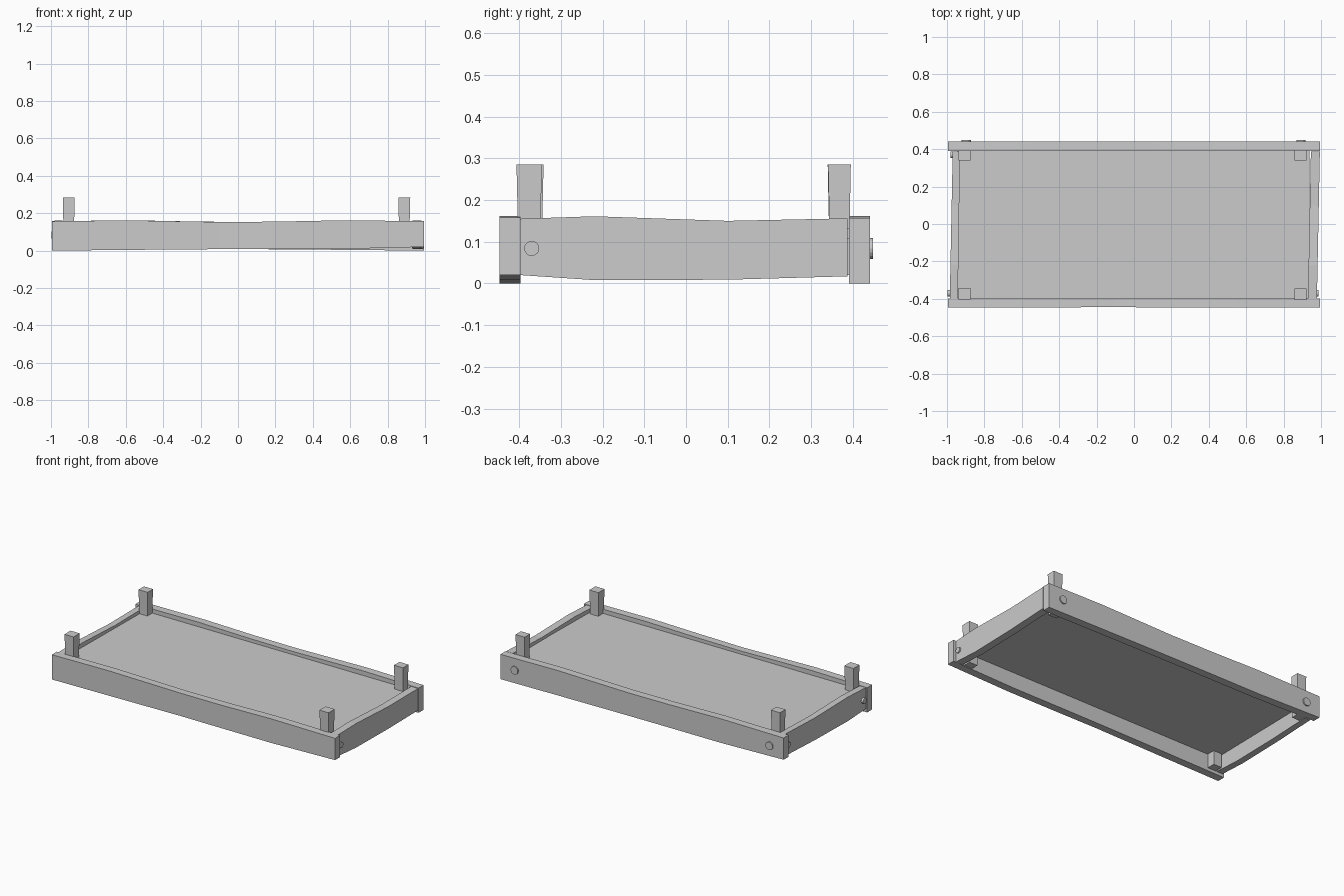
import bpy, bmesh, math
from mathutils import Matrix

if "Cube" in bpy.data.objects:
    bpy.data.objects.remove(bpy.data.objects["Cube"])

def finish(name, bm):
    bmesh.ops.recalc_face_normals(bm, faces=bm.faces)
    me = bpy.data.meshes.new(name)
    bm.to_mesh(me)
    bm.free()
    ob = bpy.data.objects.new(name, me)
    bpy.context.collection.objects.link(ob)
    return ob

def loft(name, rings):
    # closed solid through a row of four-cornered sections
    bm = bmesh.new()
    vs = [[bm.verts.new(p) for p in r] for r in rings]
    for a, b in zip(vs, vs[1:]):
        for i in range(4):
            j = (i + 1) % 4
            bm.faces.new((a[i], a[j], b[j], b[i]))
    bm.faces.new(vs[0])
    bm.faces.new(vs[-1][::-1])
    return finish(name, bm)

def plank(name, stations, axis):
    # station: position along, inner, outer, bottom, top
    rings = []
    for t, i, o, lo, hi in stations:
        sec = [(i, lo), (o, lo), (o, hi), (i, hi)]
        rings.append([(t, c, z) if axis == 'x' else (c, t, z) for c, z in sec])
    return loft(name, rings)

def bolt(name, loc, axis, r, depth):
    bm = bmesh.new()
    rot = Matrix.Rotation(math.pi / 2, 4, 'Y' if axis == 'x' else 'X')
    bmesh.ops.create_cone(bm, cap_ends=True, segments=16, radius1=r, radius2=r,
                          depth=depth, matrix=Matrix.Translation(loc) @ rot)
    return finish(name, bm)

# Long warped planks; the back one is the front one turned around
wave = [(-.995, 0, .157), (-.6, .004, .162), (-.1, .008, .153),
        (.2, .009, .155), (.55, .009, .162), (.995, .02, .158)]
plank("front_plank", [(x, -.397, -.447 + (.003 if abs(x) < .2 else 0), a, b)
                      for x, a, b in wave], 'x')
plank("back_plank", [(-x, .391, .441, a, b) for x, a, b in wave], 'x')

# Short warped planks, slightly skewed
ends = [(-.397, .02, .155), (-.22, .008, .161), (.1, .009, .15), (.387, .017, .156)]
plank("right_plank", [(y, .938 + .02 * y, .986 + .02 * y, a, b) for y, a, b in ends], 'y')
plank("left_plank", [(y, -.936 + .015 * y, -.977 + .02 * y, a, b) for y, a, b in ends], 'y')

# Recessed panel
loft("panel", [[(x, -.4, .108), (x, .393, .108), (x, .393, .133), (x, -.4, .133)]
               for x in (-.943, .938)])

# Corner posts, flaring a little to the top
for name, x, y in (("front_left_post", -.905, -.372), ("front_right_post", .889, -.376),
                   ("back_left_post", -.905, .367), ("back_right_post", .889, .368)):
    rings = []
    for z, h in ((.02, .029), (.16, .029), (.24, .031), (.285, .032)):
        w = h * (.85 if y > 0 else .95)
        rings.append([(x - h, y - w, z), (x + h, y - w, z), (x + h, y + w, z), (x - h, y + w, z)])
    loft(name, rings)

# Bolt heads on the back and the sides
for side, x in (("left", -.897), ("right", .893)):
    bolt("back_bolt_" + side, (x, .436, .084), 'y', .025, .026)
bolt("left_bolt_front", (-.986, -.37, .084), 'x', .018, .024)
bolt("left_bolt_back", (-.970, .37, .084), 'x', .018, .024)
bolt("right_bolt_front", (.975, -.37, .084), 'x', .018, .024)
